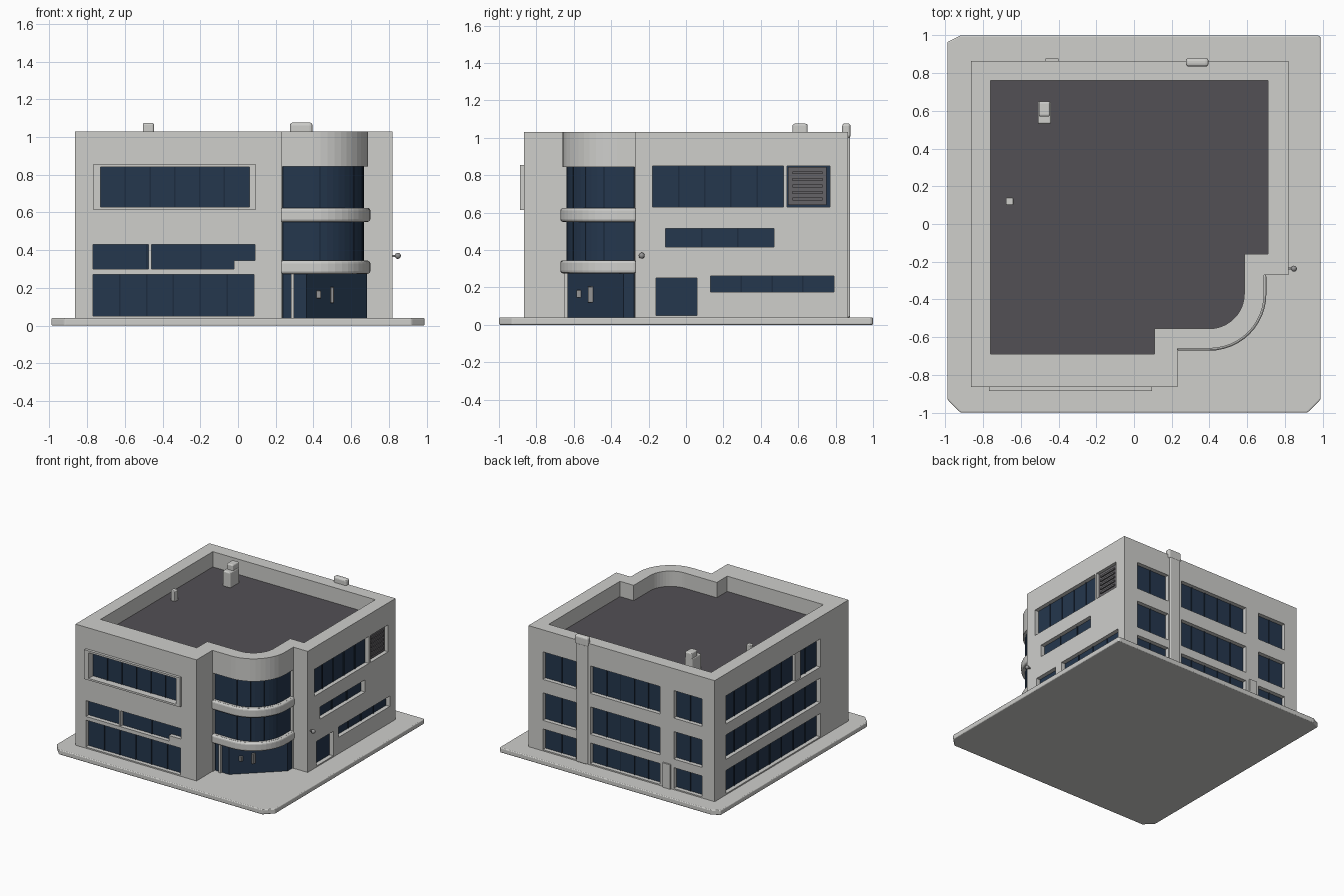
import bpy, bmesh, math
from mathutils import Vector

if "Cube" in bpy.data.objects:
    bpy.data.objects.remove(bpy.data.objects["Cube"], do_unlink=True)


def material(name, *rgb):
    m = bpy.data.materials.new(name)
    m.use_nodes = True
    m.diffuse_color = (*rgb, 1)
    bsdf = m.node_tree.nodes["Principled BSDF"]
    bsdf.inputs["Base Color"].default_value = (*rgb, 1)
    bsdf.inputs["Roughness"].default_value = 0.8
    return m


WHITE = material("off white plaster", 0.62, 0.62, 0.6)
GLASS = material("navy glass", 0.018, 0.038, 0.075)
FRAME = material("dark navy mullion", 0.012, 0.025, 0.05)
ROOF = material("charcoal roofing", 0.085, 0.08, 0.09)
VENT = material("vent grey", 0.13, 0.125, 0.135)
METAL = material("handle grey", 0.3, 0.3, 0.3)


def prism(name, pts, z0, z1, mat, bevel=0):
    """Extrude a counter-clockwise outline from z0 to z1."""
    bm = bmesh.new()
    base = bm.faces.new([bm.verts.new((x, y, z0)) for x, y in pts])
    up = bmesh.ops.extrude_face_region(bm, geom=[base])["geom"]
    bmesh.ops.translate(bm, vec=(0, 0, z1 - z0),
                        verts=[v for v in up if isinstance(v, bmesh.types.BMVert)])
    bmesh.ops.recalc_face_normals(bm, faces=bm.faces)
    me = bpy.data.meshes.new(name)
    bm.to_mesh(me)
    bm.free()
    me.materials.append(mat)
    ob = bpy.data.objects.new(name, me)
    bpy.context.collection.objects.link(ob)
    if bevel:
        mod = ob.modifiers.new("soft edges", "BEVEL")
        mod.width, mod.segments = bevel, 3
        mod.limit_method = "ANGLE"
        mod.angle_limit = math.radians(40)
    return ob


def box(name, x0, x1, y0, y1, z0, z1, mat, bevel=0):
    return prism(name, [(x0, y0), (x1, y0), (x1, y1), (x0, y1)], z0, z1, mat, bevel)


# Outer limits of the four walls
WEST, EAST, SOUTH, NORTH = -0.865, 0.82, -0.865, 0.865


def wall_box(name, side, u0, u1, d0, d1, z0, z1, mat, bevel=0):
    """Box on a wall: u runs along it, d is depth inward from its face."""
    if side == "front":
        r = (u0, u1, SOUTH + d0, SOUTH + d1)
    elif side == "back":
        r = (u0, u1, NORTH - d1, NORTH - d0)
    elif side == "left":
        r = (EAST - d1, EAST - d0, u0, u1)
    else:
        r = (WEST + d0, WEST + d1, u0, u1)
    return box(name, *r, z0, z1, mat, bevel)


def bay(radius, start=0.23, end=-0.27):
    """Curved path of the corner bay, from the front wall to the left wall."""
    arc = [(0.4 + radius * math.sin(a), -0.37 - radius * math.cos(a))
           for a in (math.pi / 2 * i / 12 for i in range(13))]
    return [(start, arc[0][1])] + arc + [(arc[-1][0], end)]


# Ground slab with clipped corners
c = 0.07
prism("ground_slab", [(-0.99 + c, -1), (0.99 - c, -1), (0.99, -1 + c), (0.99, 0.99),
                      (0.98, 1), (-0.99 + c, 1), (-0.99, 1 - c / 2), (-0.99, -1 + c)],
      0, 0.04, WHITE, 0.01)

# Solid building mass
walls = prism("walls", [(WEST, SOUTH), (0.23, SOUTH)] + bay(0.29)
              + [(EAST, -0.27), (EAST, NORTH), (WEST, NORTH)], 0.03, 1.03, WHITE)
cutters = []

# Sunken roof inside the parapet
roof_line = ([(-0.76, -0.69), (0.11, -0.69)] + bay(0.185, 0.11, -0.16)
             + [(0.71, -0.16), (0.71, 0.76), (-0.76, 0.76)])
cutters.append(prism("roof_cutter", roof_line, 0.9, 1.2, WHITE))
prism("roof_deck", roof_line, 0.895, 0.905, ROOF)


def window(side, u0, u1, z0, z1, panes=1, depth=0.04, mat=GLASS):
    cutters.append(wall_box("window_cutter", side, u0, u1, -0.05, depth, z0, z1, WHITE))
    wall_box(side + "_window_glass", side, u0, u1, depth - 0.006, depth + 0.01, z0, z1, mat)
    for i in range(1, panes):
        u = u0 + (u1 - u0) * i / panes
        wall_box(side + "_mullion", side, u - 0.004, u + 0.004,
                 depth - 0.012, depth, z0, z1, FRAME)


# Front windows
window("front", -0.73, 0.06, 0.63, 0.84, 6)
window("front", -0.77, 0.09, 0.30, 0.43, 3)
window("front", -0.77, 0.085, 0.05, 0.27, 6)
wall_box("front_white_post", "front", -0.475, -0.46, 0.005, 0.045, 0.30, 0.43, WHITE)
wall_box("front_window_step", "front", -0.02, 0.09, 0, 0.045, 0.295, 0.345, WHITE)

# Projecting frame round the upper front window
for u0, u1, z0, z1 in ((-0.77, -0.73, 0.615, 0.855), (0.06, 0.095, 0.615, 0.855),
                       (-0.73, 0.06, 0.615, 0.63), (-0.73, 0.06, 0.84, 0.855)):
    wall_box("front_window_frame", "front", u0, u1, -0.022, 0.01, z0, z1, WHITE)

# Left wall windows, service door and louvred vent
window("left", -0.18, 0.52, 0.63, 0.85, 5)
window("left", -0.11, 0.47, 0.415, 0.515, 3)
window("left", -0.16, 0.06, 0.05, 0.25, 1)
window("left", 0.13, 0.79, 0.175, 0.26, 4)
window("left", 0.54, 0.77, 0.63, 0.85, 1)
wall_box("louvre_panel", "left", 0.545, 0.75, 0.02, 0.04, 0.64, 0.845, VENT)
for i in range(5):
    z = 0.665 + i * 0.035
    wall_box("louvre_slat", "left", 0.57, 0.73, 0.01, 0.025, z, z + 0.015, VENT)

# Back and right wall windows, three storeys each
for z0, z1 in ((0.05, 0.22), (0.29, 0.515), (0.625, 0.85)):
    for u0, u1, n in ((0.39, 0.69, 2), (-0.37, 0.26, 5), (-0.75, -0.495, 2)):
        window("back", u0, u1, z0, z1, n)
for z0, z1 in ((0.05, 0.24), (0.33, 0.53), (0.62, 0.85)):
    window("right", -0.5, 0.72, z0, z1, 8)
wall_box("right_white_post", "right", -0.26, -0.19, 0.01, 0.045, 0.62, 0.85, WHITE)
wall_box("back_white_post", "back", -0.47, -0.4, -0.012, 0.02, 0.04, 0.24, WHITE)

# Corner bay: curved glass above, angled entrance below
outer = bay(0.4, 0.235, -0.275)[::-1]
entrance = [(0.235, -0.63), (0.36, -0.63), (0.68, -0.33), (0.68, -0.275)]
curve = bay(0.265, 0.235, -0.275)
for name, path, z0, z1 in (("entrance_glass", entrance, 0.04, 0.28),
                           ("bay_glass_middle", curve, 0.345, 0.55),
                           ("bay_glass_upper", curve, 0.625, 0.845)):
    cutters.append(prism("bay_cutter", path + outer, z0, z1, WHITE))
    back = [(x - 0.02, y + 0.02) for x, y in path]
    front = [(x + 0.003, y - 0.003) for x, y in path]
    prism(name, front + back[::-1], z0, z1, GLASS)
for x, y in curve[2:-1:3]:
    for z0, z1 in ((0.345, 0.55), (0.625, 0.845)):
        box("bay_mullion", x - 0.005, x + 0.005, y - 0.005, y + 0.005, z0, z1, FRAME)
for z0, z1 in ((0.275, 0.345), (0.55, 0.625)):
    band = bay(0.302, 0.225, -0.265)
    prism("bay_band", band + bay(0.2, 0.225, -0.265)[::-1], z0, z1, WHITE, 0.015)
box("entrance_post", 0.28, 0.297, -0.65, -0.62, 0.04, 0.28, WHITE)
box("door_handle", 0.49, 0.508, -0.525, -0.49, 0.12, 0.205, METAL, 0.004)
box("door_lock", 0.415, 0.44, -0.585, -0.555, 0.145, 0.185, METAL, 0.004)

# Cut all openings in one pass
boolean_set = bpy.data.collections.new("cutters")
bpy.context.scene.collection.children.link(boolean_set)
for ob in cutters:
    bpy.context.collection.objects.unlink(ob)
    boolean_set.objects.link(ob)
    ob.hide_render = True
    ob.display_type = "WIRE"
mod = walls.modifiers.new("openings", "BOOLEAN")
mod.operand_type, mod.collection, mod.solver = "COLLECTION", boolean_set, "EXACT"
bpy.context.view_layer.update()
cut_mesh = bpy.data.meshes.new_from_object(
    walls.evaluated_get(bpy.context.evaluated_depsgraph_get()))
walls.modifiers.clear()
walls.data = cut_mesh
for ob in cutters:
    bpy.data.objects.remove(ob, do_unlink=True)
bpy.data.collections.remove(boolean_set)

# Back flue rising above the parapet
wall_box("back_flue", "back", 0.28, 0.38, -0.012, 0.02, 0.04, 1.03, WHITE, 0.008)
box("flue_head", 0.275, 0.395, 0.835, 0.88, 1.0, 1.077, WHITE, 0.015)

# Rooftop vents
box("roof_vent_large", -0.51, -0.44, 0.53, 0.65, 0.9, 1.03, WHITE, 0.01)
box("roof_vent_cap", -0.505, -0.445, 0.57, 0.65, 1.0, 1.075, WHITE, 0.01)
box("roof_vent_small", -0.68, -0.64, 0.1, 0.14, 0.9, 0.99, WHITE, 0.006)

# Small wall lamp by the entrance
box("lamp_arm", 0.81, 0.84, -0.24, -0.23, 0.365, 0.375, METAL)
bpy.ops.mesh.primitive_uv_sphere_add(segments=12, ring_count=8, radius=0.016,
                                     location=(0.848, -0.237, 0.37))
lamp = bpy.context.object
lamp.name = "lamp_bulb"
lamp.data.materials.append(METAL)
bpy.ops.object.shade_smooth()
